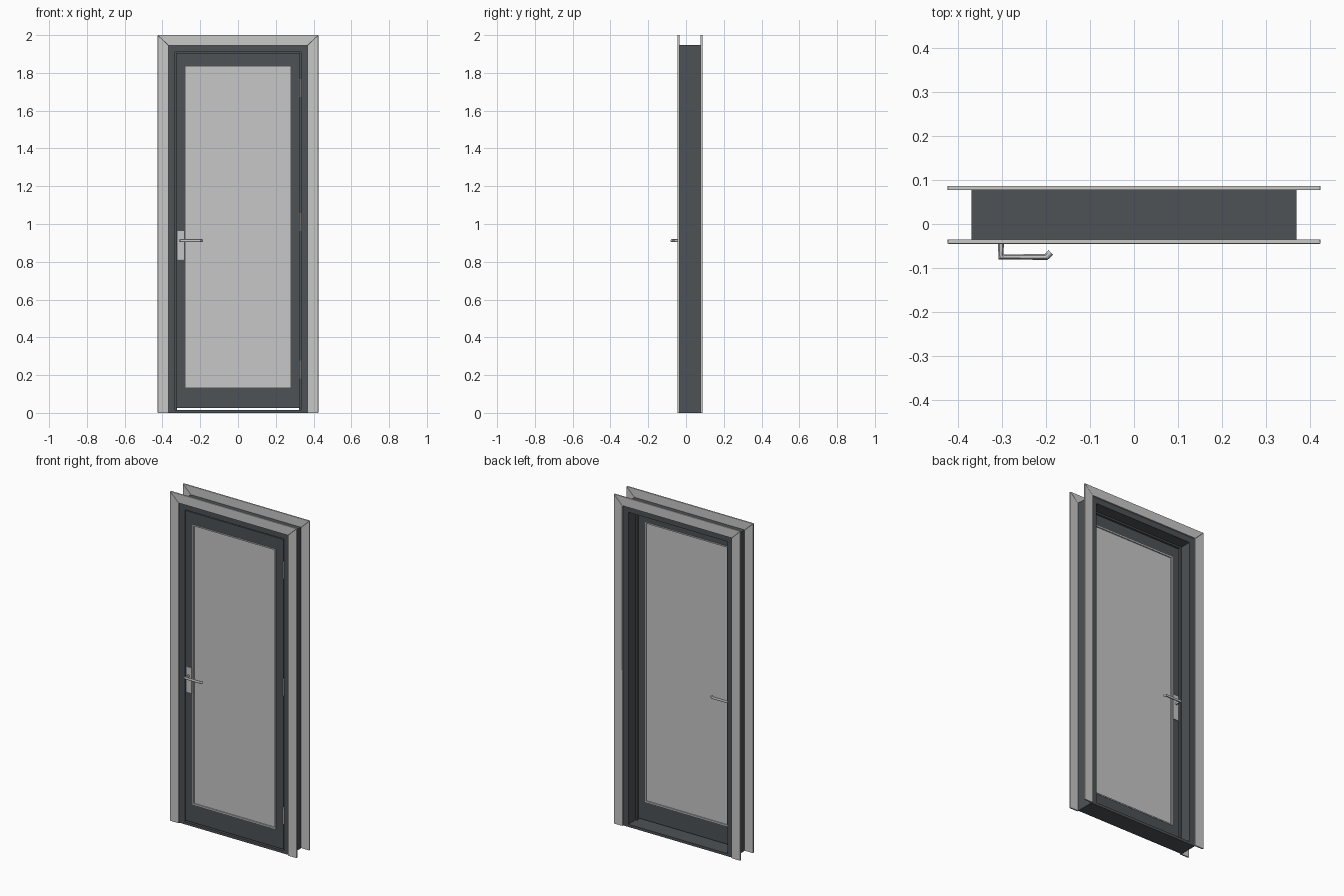
import bpy
import bmesh

cube = bpy.data.objects.get("Cube")
if cube:
    bpy.data.objects.remove(cube, do_unlink=True)


def material(name, color):
    m = bpy.data.materials.new(name)
    m.use_nodes = True
    m.diffuse_color = (*color, 1)
    m.node_tree.nodes["Principled BSDF"].inputs["Base Color"].default_value = (*color, 1)
    return m


DARK = material("dark grey paint", (0.075, 0.085, 0.09))
PALE = material("pale grey trim", (0.58, 0.58, 0.575))
GLASS = material("frosted glass", (0.57, 0.57, 0.57))
METAL = material("brushed metal", (0.56, 0.56, 0.56))


def finish(name, bm, mat, bevel=0):
    bmesh.ops.recalc_face_normals(bm, faces=bm.faces)
    mesh = bpy.data.meshes.new(name)
    bm.to_mesh(mesh)
    bm.free()
    mesh.materials.append(mat)
    ob = bpy.data.objects.new(name, mesh)
    bpy.context.collection.objects.link(ob)
    if bevel:
        mod = ob.modifiers.new("soft edges", "BEVEL")
        mod.width = bevel
        mod.segments = 2
    return ob


def prism(name, pts, y0, y1, mat, bevel=0):
    """Extrude an outline in x and z from y0 to y1."""
    bm = bmesh.new()
    face = bm.faces.new([bm.verts.new((x, y0, z)) for x, z in pts])
    new = bmesh.ops.extrude_face_region(bm, geom=[face])["geom"]
    verts = [v for v in new if isinstance(v, bmesh.types.BMVert)]
    bmesh.ops.translate(bm, verts=verts, vec=(0, y1 - y0, 0))
    return finish(name, bm, mat, bevel)


def rect(x0, x1, z0, z1):
    return [(x0, z0), (x1, z0), (x1, z1), (x0, z1)]


def ring(name, outer, inner, y0, y1, mat):
    """Rectangular frame with an opening, without joints."""
    bm = bmesh.new()
    loops = [[bm.verts.new((x, y, z)) for x, z in pts]
             for pts, y in ((outer, y0), (inner, y0), (inner, y1), (outer, y1))]
    for a, b in zip(loops, loops[1:] + loops[:1]):
        for i in range(4):
            j = (i + 1) % 4
            bm.faces.new((a[i], a[j], b[j], b[i]))
    return finish(name, bm, mat)


def tube(name, points, radius, mat):
    """Round bar with mitred bends."""
    cu = bpy.data.curves.new(name, "CURVE")
    cu.dimensions = "3D"
    cu.bevel_depth = radius
    cu.bevel_resolution = 4
    cu.use_fill_caps = True
    sp = cu.splines.new("POLY")
    sp.points.add(len(points) - 1)
    for p, co in zip(sp.points, points):
        p.co = (*co, 1)
    cu.materials.append(mat)
    ob = bpy.data.objects.new(name, cu)
    bpy.context.collection.objects.link(ob)
    bpy.ops.object.select_all(action="DESELECT")
    ob.select_set(True)
    bpy.context.view_layer.objects.active = ob
    bpy.ops.object.convert(target="MESH")
    bpy.ops.object.shade_smooth_by_angle()


# Main dimensions
FRONT, BACK = -0.035, 0.077          # frame depth
DOOR_BACK = -0.006
HALF, TOP = 0.425, 2.0               # trim outside
IN, IN_TOP = 0.367, 1.944            # trim inside
JAMB, JAMB_IN = 0.37, 0.333
HEAD = 1.91
SILL = 0.016

# Mitred trim on both faces of the wall
for side, y0, y1 in (("front", -0.045, FRONT), ("back", BACK, 0.087)):
    for hand, s in (("left", 1), ("right", -1)):
        leg = [(s * HALF, 0), (s * HALF, TOP), (s * IN, IN_TOP), (s * IN, 0)]
        prism(f"{side}_trim_{hand}", leg, y0, y1, PALE, 0.002)
    top = [(-HALF, TOP), (HALF, TOP), (IN, IN_TOP), (-IN, IN_TOP)]
    prism(f"{side}_trim_top", top, y0, y1, PALE, 0.002)

# Frame lining: jambs, head, sill and door stops
for hand, s in (("left", 1), ("right", -1)):
    prism(f"jamb_{hand}", rect(s * JAMB_IN, s * JAMB, 0, 1.948), FRONT, BACK, DARK)
    prism(f"stop_{hand}", rect(s * 0.323, s * JAMB_IN, SILL, HEAD),
          DOOR_BACK + 0.001, 0.008, DARK)
prism("head_jamb", rect(-JAMB_IN, JAMB_IN, HEAD, 1.948), FRONT, BACK, DARK)
prism("stop_head", rect(-0.323, 0.323, 1.9, HEAD), DOOR_BACK + 0.001, 0.008, DARK)
prism("sill", rect(-JAMB_IN, JAMB_IN, 0, SILL), FRONT, BACK, DARK)

# Door leaf with glazing
ring("door_leaf", rect(-0.329, 0.329, 0.025, 1.906),
     rect(-0.279, 0.279, 0.135, 1.834), FRONT, DOOR_BACK, DARK)
ring("glazing_bead", rect(-0.279, 0.279, 0.135, 1.834),
     rect(-0.272, 0.272, 0.142, 1.827), FRONT - 0.002, DOOR_BACK + 0.002, PALE)
prism("glass_pane", rect(-0.273, 0.273, 0.141, 1.828), -0.03, -0.011, GLASS)

# Hinges on the left edge
for i, z in enumerate((0.23, 1.01, 1.72)):
    tube(f"hinge_{i + 1}", [(0.331, FRONT - 0.002, z - 0.05),
                            (0.331, FRONT - 0.002, z + 0.05)], 0.006, METAL)

# Lever handles and plates, repeated on the back of the door
for side, face, out in (("front", FRONT, -1), ("back", DOOR_BACK, 1)):
    prism(f"{side}_handle_plate", rect(-0.32, -0.285, 0.81, 0.963),
          face, face + out * 0.005, METAL, 0.001)
    reach = [(-0.303, 0), (-0.303, 0.04), (-0.2, 0.04), (-0.19, 0.03)]
    tube(f"{side}_lever", [(x, face + out * d, 0.912) for x, d in reach], 0.0075, METAL)
